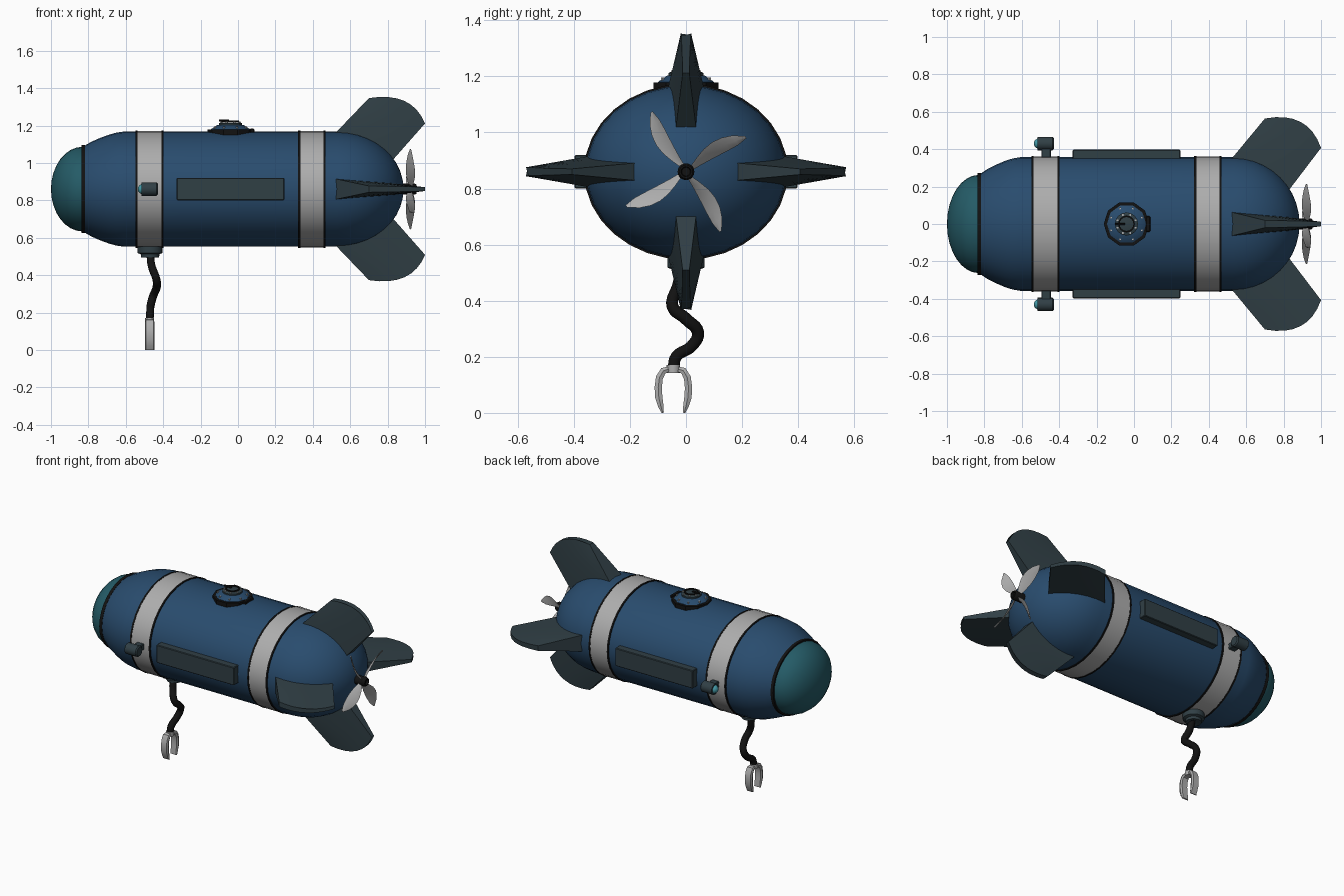
import bpy, bmesh, math
from mathutils import Matrix, Vector

if "Cube" in bpy.data.objects:
    bpy.data.objects.remove(bpy.data.objects["Cube"])

CZ, RY, RZ = 0.86, 0.357, 0.308      # hull axis height and half sizes


def colour(name, rgb):
    m = bpy.data.materials.new(name)
    m.diffuse_color = (*rgb, 1)
    m.use_nodes = True
    m.node_tree.nodes["Principled BSDF"].inputs["Base Color"].default_value = m.diffuse_color
    return m


BLUE = colour("navy_paint", (0.022, 0.072, 0.155))
TEAL = colour("teal_glass", (0.018, 0.105, 0.135))
SLATE = colour("slate_metal", (0.03, 0.05, 0.06))
BLACK = colour("black_rubber", (0.006, 0.006, 0.006))
LENS = colour("lamp_lens", (0.06, 0.33, 0.4))
GREY = colour("light_grey", (0.42, 0.42, 0.42))

# Maps local z onto world x, with or without the elliptical hull scale
ALONG_X = Matrix(((0, 0, 1, 0), (1, 0, 0, 0), (0, 1, 0, 0), (0, 0, 0, 1)))
HULL = Matrix.Translation((0, 0, CZ)) @ Matrix.Diagonal((1, RY, RZ, 1)) @ ALONG_X


def finish(name, bm, mat, angle=35):
    bmesh.ops.remove_doubles(bm, verts=bm.verts, dist=1e-5)
    bmesh.ops.recalc_face_normals(bm, faces=bm.faces)
    me = bpy.data.meshes.new(name)
    bm.to_mesh(me)
    bm.free()
    ob = bpy.data.objects.new(name, me)
    bpy.context.collection.objects.link(ob)
    if mat:
        me.materials.append(mat)
    bpy.ops.object.select_all(action='DESELECT')
    ob.select_set(True)
    bpy.context.view_layer.objects.active = ob
    bpy.ops.object.shade_smooth_by_angle(angle=math.radians(angle))
    return ob


def loft(name, rings, mat, closed=False, caps=False, angle=35):
    """Skin a list of equal-length closed rings of points."""
    bm = bmesh.new()
    vs = [[bm.verts.new(p) for p in r] for r in rings]
    n = len(vs[0])
    for a, b in zip(vs, vs[1:] + vs[:1] if closed else vs[1:]):
        for i in range(n):
            bm.faces.new((a[i], a[(i + 1) % n], b[(i + 1) % n], b[i]))
    if caps:
        bm.faces.new(vs[0])
        bm.faces.new(vs[-1])
    return finish(name, bm, mat, angle)


def lathe(name, prof, mat, M, n=32, closed=False):
    """Revolve (height, radius) points round local z."""
    rings = [[M @ Vector((r * math.cos(2 * math.pi * i / n), r * math.sin(2 * math.pi * i / n), h))
              for i in range(n)] for h, r in prof]
    return loft(name, rings, mat, closed)


def hoop(name, x0, x1, r0, r1, mat, M=HULL, n=32):
    return lathe(name, [(x0, r0), (x0, r1), (x1, r1), (x1, r0)], mat, M, n, True)


def box(name, centre, size, mat, bevel=0.004):
    bm = bmesh.new()
    bmesh.ops.create_cube(bm, size=1, matrix=Matrix.Translation(centre) @ Matrix.Diagonal((*size, 1)))
    bmesh.ops.bevel(bm, geom=bm.edges[:], offset=bevel, segments=1, affect='EDGES')
    return finish(name, bm, mat)


# Hull body with rounded tail, and glass nose
tail = [(0.53 + 0.355 * math.sin(t), math.cos(t)) for t in [i * math.pi / 20 for i in range(11)]]
lathe("hull", [(-0.83, 0), (-0.83, 0.735), (-0.785, 0.82), (-0.74, 0.885), (-0.69, 0.945),
               (-0.65, 0.98), (-0.61, 1)] + tail, BLUE, HULL)
lathe("nose_glass", [(-0.83 - 0.17 * math.cos(t), 0.735 * math.sin(t))
                     for t in [i * math.pi / 16 for i in range(9)]], TEAL, HULL)
hoop("nose_seal", -0.837, -0.817, 0.70, 0.765, BLACK)

# Grey bands with black edging
for label, x0, x1 in (("front", -0.54, -0.405), ("rear", 0.33, 0.46)):
    hoop(label + "_band", x0, x1, 0.97, 1.012, GREY)
    hoop(label + "_band_edge_a", x0 - 0.008, x0 + 0.003, 0.97, 1.018, BLACK)
    hoop(label + "_band_edge_b", x1 - 0.003, x1 + 0.008, 0.97, 1.018, BLACK)

# Side panels and lamps
for s, label in ((-1, "front"), (1, "back")):
    box(label + "_side_panel", (-0.04, s * 0.365, CZ), (0.575, 0.065, 0.12), SLATE)
    box(label + "_lamp_mount", (-0.47, s * 0.375, CZ), (0.05, 0.06, 0.04), SLATE)
    M = Matrix.Translation((-0.47, s * 0.43, CZ)) @ ALONG_X
    lathe(label + "_lamp", [(-0.03, 0), (-0.045, 0.026), (-0.045, 0.036), (0.035, 0.036),
                            (0.042, 0.029), (0.042, 0)], SLATE, M, 16)
    lathe(label + "_lamp_lens", [(-0.037 - 0.029 * math.cos(t), 0.028 * math.sin(t))
                                 for t in [i * math.pi / 8 for i in range(5)]], LENS, M, 16)


# Tail fins: a tapered blade in hull units (x, radius), repeated four times
def fin_ring(v, around):
    half = 0.2 * (1 - v) + 0.055 * v
    upper, lower = [], []
    for i in range(9):
        u = i / 8
        root = Vector((0.49 + 0.29 * u, 0.87 - 0.54 * u))
        tip = Vector((0.70 + 0.30 * u, 1.58 - 0.44 * u)) + Vector((0.04, 0.17)) * 4 * u * (1 - u)
        p = root.lerp(tip, v)
        t = half * (1 - 0.4 * u)
        upper.append(HULL @ around @ Vector((p.y, t, p.x)))
        lower.append(HULL @ around @ Vector((p.y, -t, p.x)))
    return upper + lower[::-1]


for k, label in enumerate(("back", "top", "front", "bottom")):
    R = Matrix.Rotation(k * math.pi / 2, 4, 'Z')
    loft(label + "_fin", [fin_ring(i / 4, R) for i in range(5)], SLATE, caps=True)

# Propeller hub and four twisted leaf blades
M = Matrix.Translation((0, 0, CZ)) @ ALONG_X
lathe("propeller_hub", [(0.86, 0.03), (0.945, 0.03), (0.955, 0.024), (0.955, 0.018),
                        (0.94, 0.015), (0.94, 0)], BLACK, M, 16)
widths = (0.012, 0.024, 0.033, 0.036, 0.033, 0.024, 0.005)
for k in range(4):
    R = M @ Matrix.Rotation(math.radians(30 + 90 * k), 4, 'Z')
    rings = []
    for i, w in enumerate(widths):
        f = i / 6
        pitch = math.radians(55 - 25 * f)
        c = Vector((0.02 + 0.226 * f, 0.018 * math.sin(math.pi * f), 0.922))
        d = Vector((0, math.cos(pitch), math.sin(pitch)))
        nrm = Vector((0, -math.sin(pitch), math.cos(pitch))) * 0.004
        rings.append([R @ (c + d * w), R @ (c + nrm), R @ (c - d * w), R @ (c - nrm)])
    loft("propeller_blade_%d" % (k + 1), rings, GREY, caps=True, angle=50)

# Top hatch with lid, handwheel, bolts and hinge
M = Matrix.Translation((-0.04, 0, 0))
hoop("hatch_rim", 1.135, 1.178, 0.095, 0.122, BLACK, M, 10)
lathe("hatch_cover", [(1.14, 0.105), (1.18, 0.105), (1.203, 0.07), (1.203, 0)], BLUE, M, 10)
lathe("hatch_lid", [(1.195, 0.062), (1.212, 0.062), (1.216, 0.055), (1.216, 0)], SLATE, M, 16)
hoop("hatch_wheel", 1.219, 1.226, 0.037, 0.045, BLACK, M, 16)
for k in range(8):
    a = (k + 0.5) * math.pi / 4
    for label, r, z in (("lid", 0.052, 1.22), ("cover", 0.09, 1.194)):
        P = Matrix.Translation((-0.04 + r * math.cos(a), r * math.sin(a), z))
        lathe("hatch_%s_bolt_%d" % (label, k + 1), [(-0.012, 0.006), (0.001, 0.006), (0.001, 0)], GREY, P, 6)
box("hatch_hinge", (0.075, 0, 1.172), (0.024, 0.085, 0.022), BLACK)
box("hatch_handle", (-0.075, 0, 1.227), (0.055, 0.012, 0.01), BLACK, 0.002)

# Arm mount under the hull
M = Matrix.Translation((-0.47, 0, 0))
lathe("arm_mount", [(0.60, 0.066), (0.518, 0.066), (0.512, 0.05), (0.495, 0.048),
                    (0.495, 0.03), (0.51, 0)], SLATE, M, 20)

# Flexible arm swept along a curve
cu = bpy.data.curves.new("flexible_arm", 'CURVE')
cu.dimensions = '3D'
cu.bevel_depth = 0.022
cu.bevel_resolution = 2
cu.resolution_u = 5
cu.use_fill_caps = True
path = [(-0.47, -0.01, 0.53), (-0.462, -0.03, 0.45), (-0.437, -0.048, 0.38),
        (-0.435, 0.0, 0.335), (-0.455, 0.043, 0.285), (-0.467, 0.02, 0.238),
        (-0.47, -0.035, 0.2), (-0.472, -0.045, 0.155)]
sp = cu.splines.new('BEZIER')
sp.bezier_points.add(len(path) - 1)
for b, p in zip(sp.bezier_points, path):
    b.co = p
    b.handle_left_type = b.handle_right_type = 'AUTO'
arm = bpy.data.objects.new("flexible_arm", cu)
bpy.context.collection.objects.link(arm)
cu.materials.append(BLACK)

# Gripper wrist and two curved fingers
G = Vector((-0.472, -0.045, 0))
lathe("gripper_wrist", [(0.142, 0), (0.142, 0.024), (0.17, 0.024), (0.17, 0)],
      GREY, Matrix.Translation(G), 16)
# Finger sections: offset outward, height, half thickness
finger = [(0.018, 0.156, 0.009), (0.036, 0.15, 0.012), (0.05, 0.125, 0.013), (0.054, 0.09, 0.013),
          (0.052, 0.055, 0.013), (0.045, 0.025, 0.01), (0.038, 0.0, 0.004)]
for s, label in ((-1, "front"), (1, "back")):
    rings = []
    for i, (y, z, t) in enumerate(finger):
        slope = math.radians((75, 55, 25, 5, -8, -14, -16)[i])
        n = Vector((0, s * math.cos(slope), math.sin(slope))) * t
        c = G + Vector((0, s * y, z))
        w = Vector((0.025 if i else 0.02, 0, 0))
        rings.append([c + n + w * 0.8, c + w, c - n + w * 0.8, c - n - w * 0.8, c - w, c + n - w * 0.8])
    loft(label + "_gripper_finger", rings, GREY, caps=True)
